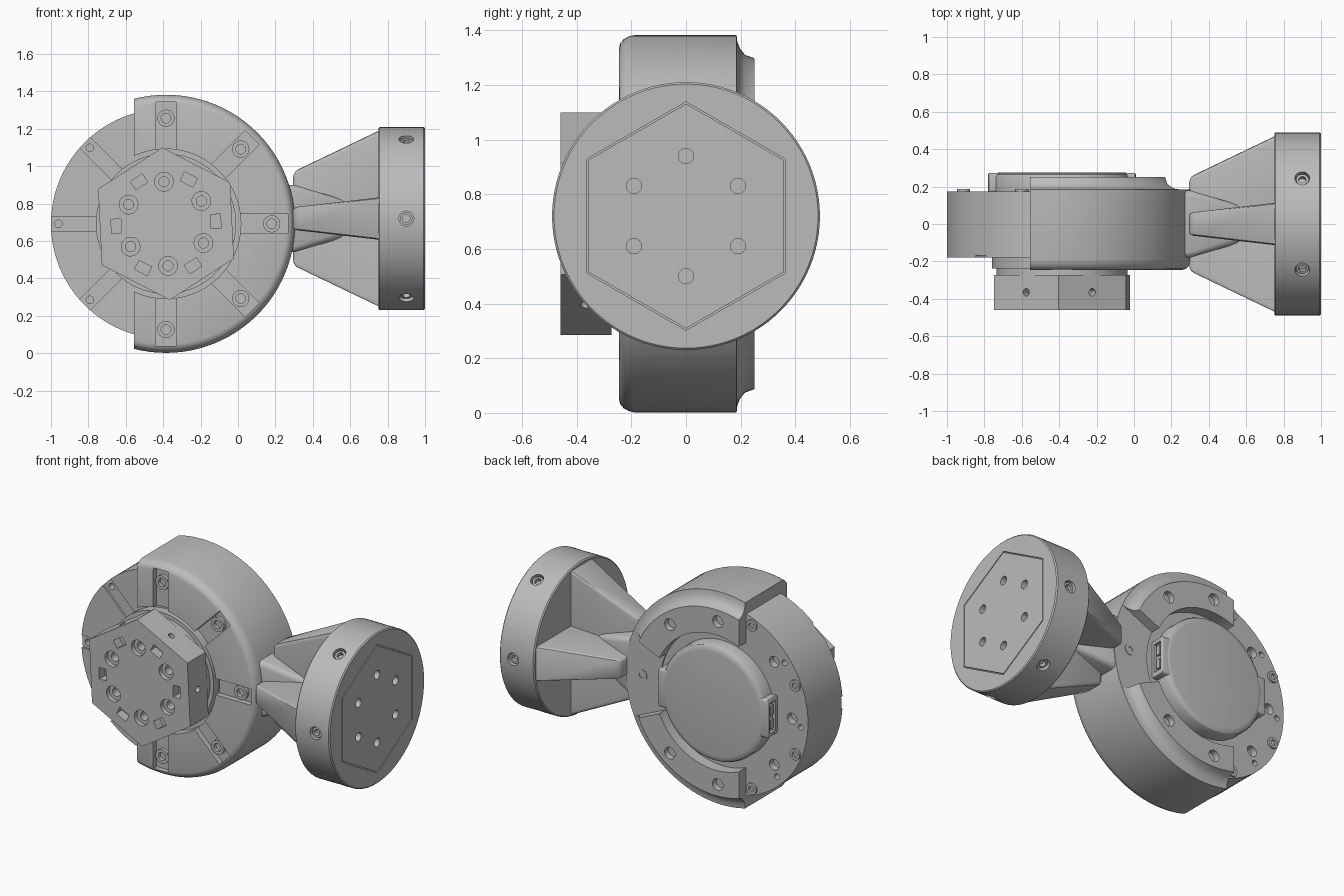
import bpy, bmesh
from math import radians, pi
from mathutils import Matrix, Vector

if "Cube" in bpy.data.objects:
    bpy.data.objects.remove(bpy.data.objects["Cube"])

grey = bpy.data.materials.new("machined_grey")
grey.use_nodes = True
COLOUR = (0.5, 0.5, 0.5, 1)
grey.diffuse_color = COLOUR
grey.node_tree.nodes["Principled BSDF"].inputs["Base Color"].default_value = COLOUR

# Part frames: local z runs along each part's own axis
MOTOR = Matrix.Translation((-0.385, 0, 0.692)) @ Matrix.Rotation(pi / 2, 4, "X")
FLANGE = Matrix.Translation((0, 0, 0.72)) @ Matrix.Rotation(pi / 2, 4, "Y")


def turn(deg):
    return Matrix.Rotation(radians(deg), 4, "Z")


def finish(bm, name, frame):
    bmesh.ops.recalc_face_normals(bm, faces=bm.faces)
    mesh = bpy.data.meshes.new(name)
    bm.to_mesh(mesh)
    bm.free()
    mesh.transform(frame)
    mesh.materials.append(grey)
    obj = bpy.data.objects.new(name, mesh)
    bpy.context.collection.objects.link(obj)
    return obj


def lathe(name, profile, frame, steps=96):
    """Closed (radius, height) profile turned around local z."""
    bm = bmesh.new()
    vs = [bm.verts.new((r, 0, h)) for r, h in profile]
    es = [bm.edges.new((a, b)) for a, b in zip(vs, vs[1:] + vs[:1])
          if a.co.x + b.co.x > 0]
    bmesh.ops.spin(bm, geom=vs + es, axis=(0, 0, 1), cent=(0, 0, 0),
                   angle=2 * pi, steps=steps, use_merge=True)
    bmesh.ops.remove_doubles(bm, verts=bm.verts, dist=1e-5)
    return finish(bm, name, frame)


def disc(name, r, h0, h1, frame, steps=96):
    return lathe(name, [(0, h0), (r, h0), (r, h1), (0, h1)], frame, steps)


def ring(name, r0, r1, h0, h1, frame, steps=96):
    return lathe(name, [(r0, h0), (r1, h0), (r1, h1), (r0, h1)], frame, steps)


def hull(name, points, frame):
    bm = bmesh.new()
    for p in points:
        bm.verts.new(p)
    bmesh.ops.convex_hull(bm, input=bm.verts)
    return finish(bm, name, frame)


def box(name, xs, ys, zs, frame):
    return hull(name, [(x, y, z) for x in xs for y in ys for z in zs], frame)


def holes(r, h0, h1, radius, angles, frame, steps=20):
    return [disc("cutter", r, h0, h1, frame @ turn(a) @ Matrix.Translation((radius, 0, 0)), steps)
            for a in angles]


def activate(obj):
    bpy.ops.object.select_all(action="DESELECT")
    obj.select_set(True)
    bpy.context.view_layer.objects.active = obj


def cut(obj, cutters):
    for c in cutters:
        mod = obj.modifiers.new("cut", "BOOLEAN")
        mod.operation, mod.solver, mod.object = "DIFFERENCE", "EXACT", c
        activate(obj)
        bpy.ops.object.modifier_apply(modifier=mod.name)
        bpy.data.objects.remove(c)


def bevel(obj, width, segments=3):
    mod = obj.modifiers.new("bevel", "BEVEL")
    mod.width, mod.segments, mod.limit_method = width, segments, "ANGLE"
    activate(obj)
    bpy.ops.object.modifier_apply(modifier=mod.name)


SIXTHS = range(0, 360, 60)
RIGHT_SPOKES = (-90, -45, 0, 45, 90)
LEFT_SPOKES = (135, 180, 225)

# Motor drum with shallow spokes on its free side and holes in its back
motor = disc("motor_body", 0.615, -0.175, 0.18, MOTOR)
cut(motor, [box("cutter", (0.36, 0.63), (-0.04, 0.04), (0.168, 0.3), MOTOR @ turn(a))
            for a in LEFT_SPOKES])
cut(motor, holes(0.02, 0.12, 0.3, 0.575, LEFT_SPOKES, MOTOR))
back_angles = (25, 138, 180, 222, -25)
cut(motor, holes(0.035, -0.3, -0.13, 0.5, back_angles, MOTOR)
    + holes(0.018, -0.3, -0.13, 0.565, [a + 4 for a in back_angles], MOTOR))
for i, a in enumerate((0, 112, 157, 203, 248)):
    ring("back_screw_%d" % i, 0.018, 0.036, -0.188, -0.17,
         MOTOR @ turn(a) @ Matrix.Translation((0.572, 0, 0)), 20)

# Clamp wrapping the right side of the drum
clamp = lathe("clamp", [
    (0.40, 0.245), (0.645, 0.245), (0.662, 0.24), (0.675, 0.228), (0.685, 0.21), (0.69, 0.19),
    (0.69, -0.185), (0.665, -0.188), (0.64, -0.198), (0.618, -0.216), (0.605, -0.25),
    (0.44, -0.25), (0.44, -0.17), (0.6, -0.17), (0.6, 0.175), (0.40, 0.175)], MOTOR)
wedge = [(r, s * r * 0.45, h) for r in (0.3, 0.8) for s in (-1, 1) for h in (-0.4, -0.184)]
cut(clamp, [box("cutter", (-1, -0.17), (-1, 1), (-1, 1), MOTOR), hull("cutter", wedge, MOTOR)])
cut(clamp, [box("cutter", (0.37, 0.652), (-0.053, 0.053), (0.21, 0.4), MOTOR @ turn(a))
            for a in RIGHT_SPOKES])
cut(clamp, holes(0.038, -0.4, -0.21, 0.53, (52, 92, -52, -92), MOTOR, 24))
for i, a in enumerate(RIGHT_SPOKES):
    ring("clamp_bolt_%d" % i, 0.026, 0.046, 0.2, 0.232,
         MOTOR @ turn(a) @ Matrix.Translation((0.565, 0, 0)), 24)

# Front hub and neck
disc("front_hub", 0.375, 0.17, 0.237, MOTOR)
disc("hub_neck", 0.35, 0.23, 0.275, MOTOR)

# Hexagonal output block with bolt holes and slots
HEX = MOTOR @ turn(32.8)
output = disc("output_hexagon", 0.408, 0.272, 0.46, HEX, 6)
cut(output, holes(0.05, 0.43, 0.6, 0.225, SIXTHS, HEX, 24))
cut(output, holes(0.027, 0.33, 0.6, 0.225, SIXTHS, HEX, 20))
for a in SIXTHS:
    side = HEX @ turn(a + 30)
    cut(output, [box("cutter", (0.24, 0.293), (-0.038, 0.038), (0.4, 0.6), side),
                 disc("cutter", 0.02, 0.3, 0.5,
                      side @ Matrix.Translation((0, 0, 0.365)) @ Matrix.Rotation(pi / 2, 4, "Y"), 16)])

# Back cover with a connector housing on each side
lathe("back_cover", [(0, -0.17), (0.375, -0.17), (0.375, -0.25), (0.368, -0.264),
                     (0.355, -0.272), (0.335, -0.275), (0, -0.275)], MOTOR)
for name, a in (("left", 0), ("right", 180)):
    frame = MOTOR @ turn(a)
    housing = box(name + "_connector", (0.3, 0.395), (-0.125, 0.125), (-0.272, -0.17), frame)
    bevel(housing, 0.012)
    cut(housing, [box("cutter", (0.375, 0.5), (-0.095, 0.095), (-0.255, -0.195), frame)])
    for y in (-0.045, 0.045):
        box(name + "_connector_pin", (0.37, 0.39), (y - 0.03, y + 0.03), (-0.24, -0.21), frame)

# Round mounting flange
flange = lathe("mounting_flange", [(0, 0.75), (0.483, 0.75), (0.49, 0.757), (0.49, 0.993),
                                   (0.483, 1.0), (0, 1.0)], FLANGE)
cut(flange, [ring("cutter", 0.411, 0.418, 0.988, 1.1, FLANGE, 6)])
cut(flange, holes(0.028, 0.9, 1.1, 0.22, SIXTHS, FLANGE))
for a in SIXTHS:
    side = (FLANGE @ turn(a + 30) @ Matrix.Translation((0, 0, 0.9))
            @ Matrix.Rotation(pi / 2, 4, "Y"))
    cut(flange, [disc("cutter", 0.04, 0.45, 0.6, side, 24)])
    ring("flange_screw_%d" % a, 0.02, 0.033, 0.44, 0.475, side, 20)

# Four tapered ribs and a core joining flange and clamp
for i in range(4):
    pts = [(r, s * t, h) for h, t, tip in ((0.295, 0.06, 0.25), (0.77, 0.115, 0.478))
           for s in (-1, 1) for r in (0, tip)]
    bevel(hull("rib_%d" % i, pts, FLANGE @ turn(90 * i)), 0.022)
core = hull("arm_core", [(a * w, b * w, h) for h, w in ((0.2, 0.18), (0.3, 0.18), (0.46, 0.1), (0.6, 0.09))
                         for a in (-1, 1) for b in (-1, 1)], FLANGE)
bevel(core, 0.03)

# Smooth round surfaces, crisp edges
bpy.ops.object.select_all(action="DESELECT")
for obj in bpy.context.scene.objects:
    if obj.type == "MESH":
        obj.select_set(True)
        bpy.context.view_layer.objects.active = obj
bpy.ops.object.shade_smooth_by_angle(angle=radians(30))
